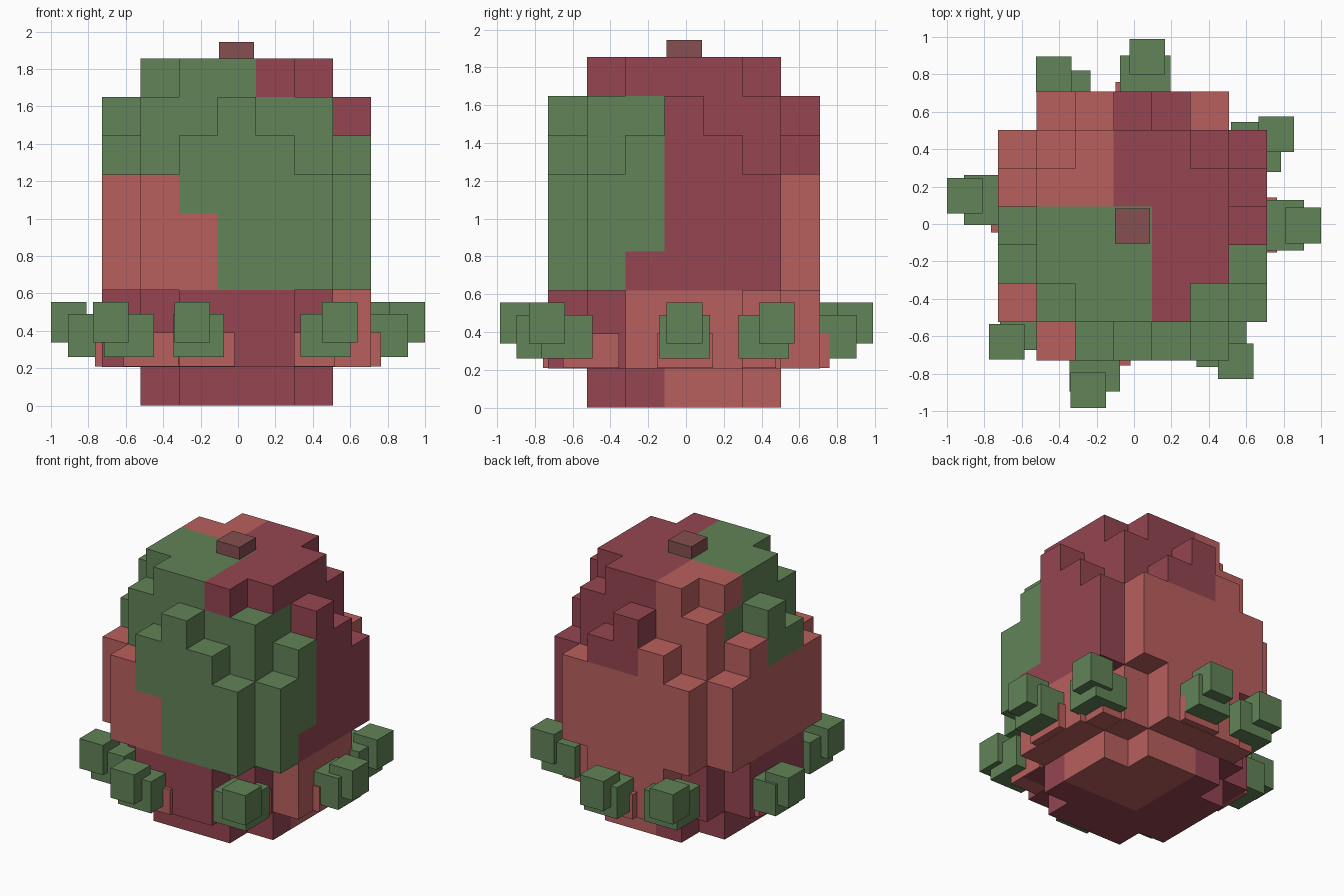
import bpy, bmesh
from mathutils import Vector

if "Cube" in bpy.data.objects:
    bpy.data.objects.remove(bpy.data.objects["Cube"])

STEP = 0.2062          # block height
W = 0.2056             # block width
ORIGIN = Vector((-0.727, -0.73, 0.0))


def srgb(*rgb):
    lin = [((c / 255 + 0.055) / 1.055) ** 2.4 for c in rgb]
    return (*lin, 1.0)


def material(name, *rgb):
    m = bpy.data.materials.new(name)
    m.diffuse_color = srgb(*rgb)
    m.use_nodes = True
    m.node_tree.nodes["Principled BSDF"].inputs["Base Color"].default_value = m.diffuse_color
    return m


GREEN, LIGHT, DARK = 0, 1, 2
green = material("leaf green", 97, 131, 87)
light = material("light red", 185, 96, 94)
dark = material("dark red", 149, 69, 81)
brown = material("stem brown", 134, 78, 80)


# Block layout: a 5x5 core per layer, trimmed at the ends, bulging in the middle
BULGE = [0, 3, 3, 5, 5, 5, 3, 1, 0]


def filled(i, j, k):
    if not 0 <= k <= 8:
        return False
    a, b = sorted((abs(i - 3), abs(j - 3)))
    if b <= 2:
        return not (k in (0, 8) and a == 2)
    return b == 3 and a <= (BULGE[k] - 1) / 2


# Colour patches of the body
def patch(i, j, k):
    if k == 0:
        return LIGHT if i >= 3 and j >= 3 else DARK
    if k <= 2:
        return LIGHT if i >= 2 and j >= 2 else DARK
    if k <= 5:
        if j == 6 or i <= (2 if k < 5 else 1):
            return LIGHT
        return GREEN if j <= (1 if k == 3 else 2) else DARK
    if k == 8:
        if i <= 3 and j <= 3:
            return GREEN
        return LIGHT if i <= 2 else DARK
    if j <= 2 or (i <= 2 and j <= (3 if k == 6 else 4)):
        return GREEN
    return LIGHT if i <= 2 else DARK


def finish(bm, name, mats):
    me = bpy.data.meshes.new(name)
    bm.to_mesh(me)
    bm.free()
    for m in mats:
        me.materials.append(m)
    ob = bpy.data.objects.new(name, me)
    bpy.context.collection.objects.link(ob)
    return ob


# Body: only the outer block faces are made
def build_body():
    bm = bmesh.new()
    for i in range(7):
        for j in range(7):
            for k in range(9):
                if not filled(i, j, k):
                    continue
                for axis in range(3):
                    for side in (0, 1):
                        n = [i, j, k]
                        n[axis] += 2 * side - 1
                        if filled(*n):
                            continue
                        u, v = (axis + 1) % 3, (axis + 2) % 3
                        ring = [(0, 0), (1, 0), (1, 1), (0, 1)]
                        if not side:
                            ring.reverse()
                        verts = []
                        for a, b in ring:
                            p = [i, j, k]
                            p[axis] += side
                            p[u] += a
                            p[v] += b
                            verts.append(bm.verts.new(
                                ORIGIN + Vector((p[0] * W, p[1] * W, p[2] * STEP))))
                        bm.faces.new(verts).material_index = patch(i, j, k)
    bmesh.ops.remove_doubles(bm, verts=bm.verts, dist=0.001)
    return finish(bm, "body", [green, light, dark])


def box(name, cx, cy, width, z0, z1, mat):
    bm = bmesh.new()
    bmesh.ops.create_cube(bm, size=1)
    bmesh.ops.scale(bm, vec=(width, width, z1 - z0), verts=bm.verts)
    bmesh.ops.translate(bm, vec=(cx, cy, (z0 + z1) / 2), verts=bm.verts)
    return finish(bm, name, [mat])


build_body()

# Stem on top
box("stem", -0.008, -0.01, 0.187, 1.85, 1.945, brown)

# Curling feet: three stepped blocks rising outwards
FEET = [(-0.428, 0.80), (0.07, 0.895), (0.76, 0.48), (0.905, -0.008),
        (0.545, -0.735), (-0.245, -0.89), (-0.68, -0.63), (-0.905, 0.15)]
for n, (x, y) in enumerate(FEET, 1):
    box(f"foot_root_{n}", x * 0.683, y * 0.683, 0.295, 0.21, 0.392, light)
    box(f"foot_middle_{n}", x * 0.857, y * 0.857, 0.268, 0.26, 0.49, green)
    box(f"foot_tip_{n}", x, y, 0.19, 0.338, 0.555, green)
